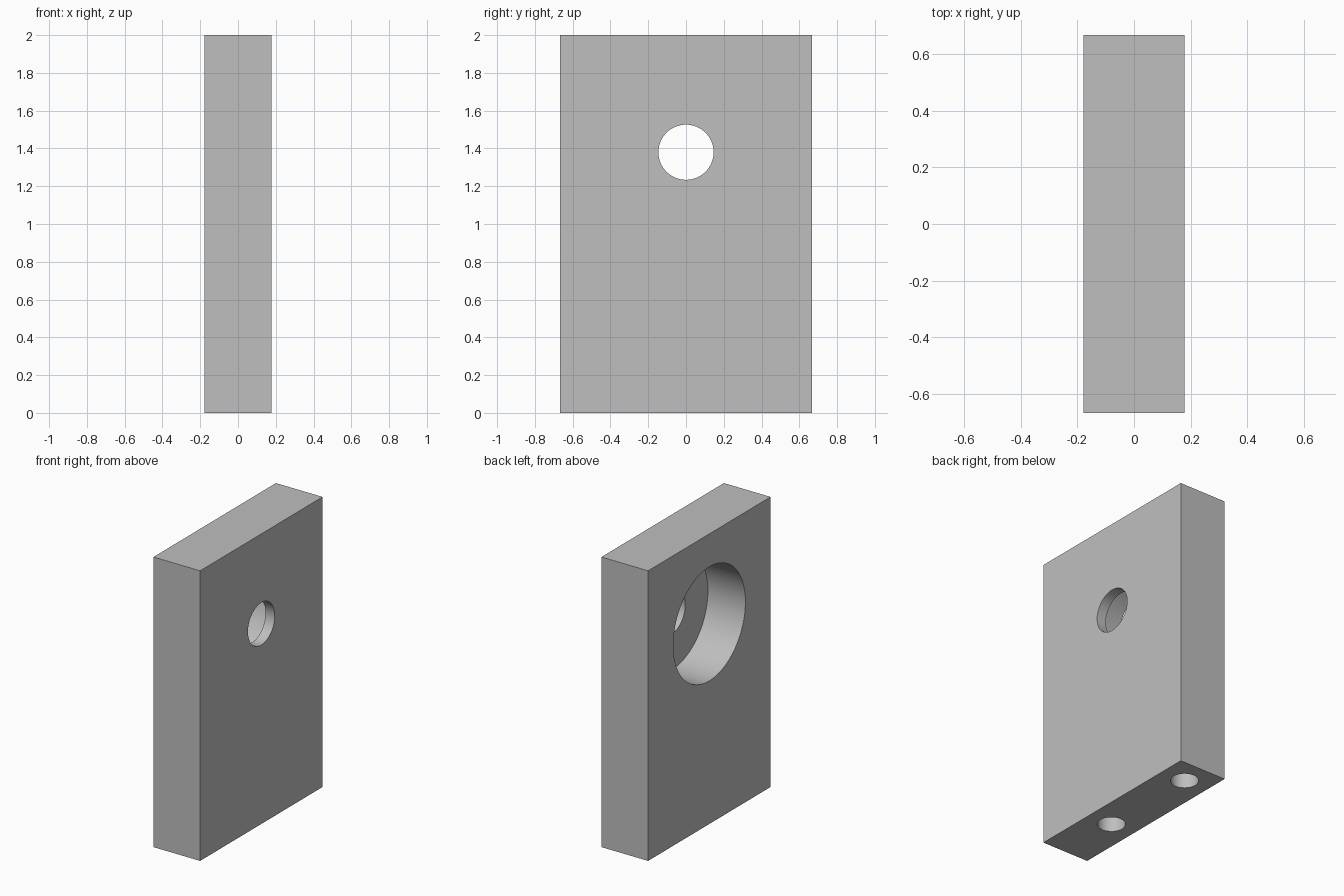
import bpy
import math

if "Cube" in bpy.data.objects:
    bpy.data.objects.remove(bpy.data.objects["Cube"], do_unlink=True)

# Plate size and bore layout
THICK, WIDTH, HEIGHT = 0.356, 1.334, 2.0
BORE_Z = 1.38
STEP_X = 0.108
DOWEL_DEPTH = 0.5

# Single grey finish
grey = bpy.data.materials.new("plain grey")
grey.use_nodes = True
colour = (0.52, 0.52, 0.52, 1)
grey.diffuse_color = colour
grey.node_tree.nodes["Principled BSDF"].inputs["Base Color"].default_value = colour

# Main plate
bpy.ops.mesh.primitive_cube_add(size=1, location=(0, 0, HEIGHT / 2))
plate = bpy.context.object
plate.name = "mounting_plate"
plate.scale = (THICK, WIDTH, HEIGHT)
bpy.ops.object.transform_apply(location=True, rotation=False, scale=True)
plate.data.materials.append(grey)


def drill(name, radius, depth, centre, along_x=False):
    """Cut a round hole into the plate."""
    turn = (0, math.pi / 2, 0) if along_x else (0, 0, 0)
    bpy.ops.mesh.primitive_cylinder_add(vertices=96, radius=radius, depth=depth,
                                        location=centre, rotation=turn)
    cutter = bpy.context.object
    cutter.name = name
    cutter.data.materials.append(grey)
    cut = plate.modifiers.new(name, 'BOOLEAN')
    cut.operation = 'DIFFERENCE'
    cut.solver = 'EXACT'
    cut.object = cutter
    bpy.ops.object.select_all(action='DESELECT')
    plate.select_set(True)
    bpy.context.view_layer.objects.active = plate
    bpy.ops.object.modifier_apply(modifier=name)
    bpy.data.objects.remove(cutter, do_unlink=True)


# Through hole with a wide counterbore on the -x side
drill("through_hole", 0.146, 1, (0, 0, BORE_Z), along_x=True)
drill("counterbore", 0.393, 1, (STEP_X - 0.5, 0, BORE_Z), along_x=True)

# Two blind holes in the bottom edge
for y in (-0.22, 0.49):
    drill("dowel_hole", 0.088, DOWEL_DEPTH * 2, (0, y, 0))

# Smooth bores with crisp rims
bpy.ops.object.shade_smooth_by_angle(angle=math.radians(30))
